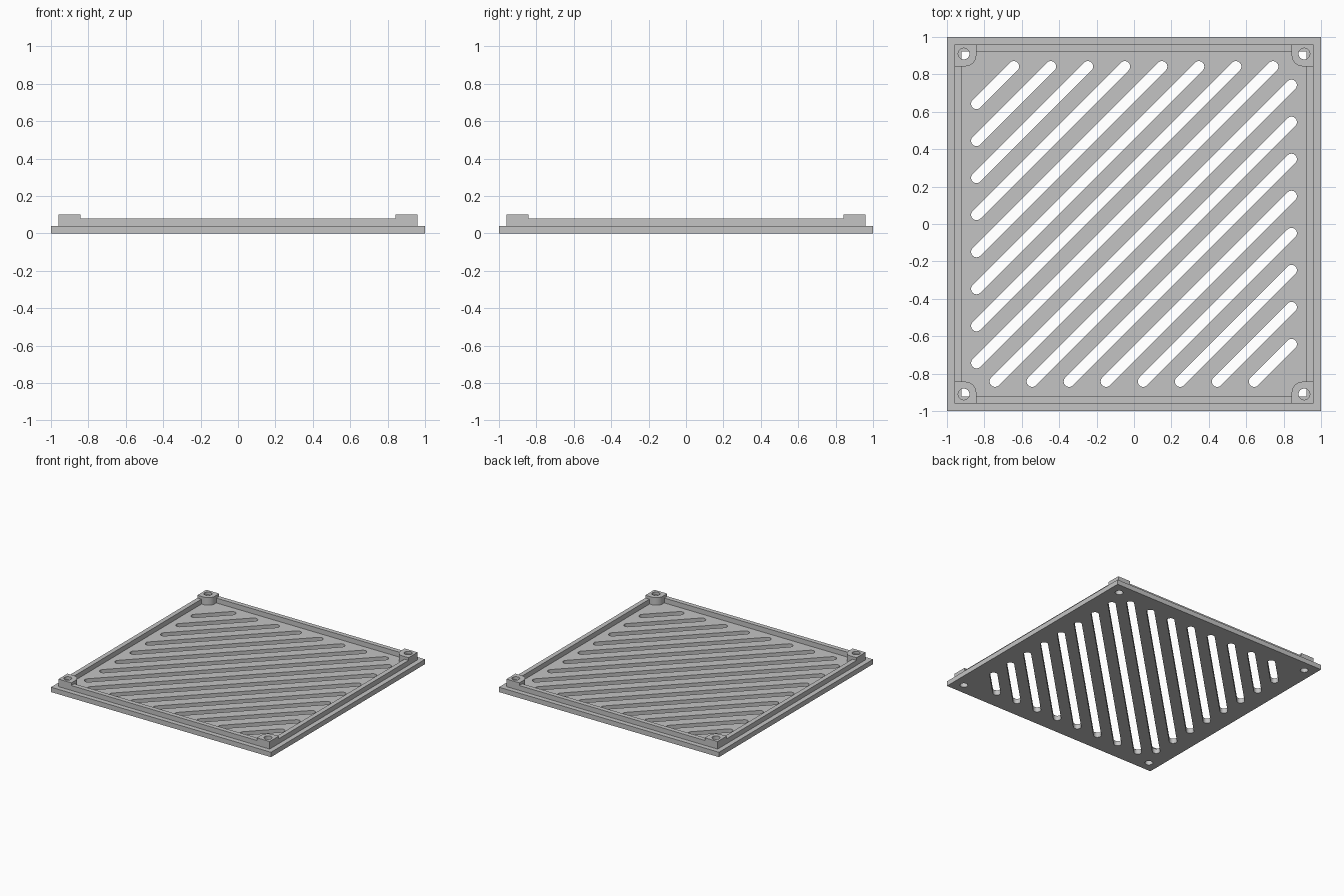
import bpy
import bmesh
from math import cos, sin, pi

cube = bpy.data.objects.get("Cube")
if cube:
    bpy.data.objects.remove(cube, do_unlink=True)

PLATE_TOP, RIM_TOP, POST_TOP = 0.04, 0.08, 0.102
RIM_OUT, RIM_IN = 0.96, 0.922
POST_IN, HOLE_POS, HOLE_R = 0.843, 0.91, 0.03
SLOT_END, SLOT_R, SLOT_STEP = 0.842, 0.029, 0.099
CORNERS = [(1, 1), (-1, 1), (-1, -1), (1, -1)]

grey = bpy.data.materials.new("light_grey")
grey.use_nodes = True
colour = (0.55, 0.55, 0.55, 1)
grey.diffuse_color = colour
grey.node_tree.nodes["Principled BSDF"].inputs["Base Color"].default_value = colour


def arc(x, y, r, start, end, steps):
    """Points along a circular arc."""
    angles = [start + (end - start) * i / steps for i in range(steps + 1)]
    return [(x + r * cos(a), y + r * sin(a)) for a in angles]


def square(h):
    return [(x * h, y * h) for x, y in CORNERS]


def prisms(name, outlines, z0, z1):
    """One object holding an upright prism for each outline."""
    bm = bmesh.new()
    for outline in outlines:
        face = bm.faces.new([bm.verts.new((x, y, z0)) for x, y in outline])
        top = bmesh.ops.extrude_face_region(bm, geom=[face])["geom"]
        verts = [g for g in top if isinstance(g, bmesh.types.BMVert)]
        bmesh.ops.translate(bm, verts=verts, vec=(0, 0, z1 - z0))
    bmesh.ops.recalc_face_normals(bm, faces=bm.faces[:])
    mesh = bpy.data.meshes.new(name)
    bm.to_mesh(mesh)
    bm.free()
    obj = bpy.data.objects.new(name, mesh)
    mesh.materials.append(grey)
    bpy.context.collection.objects.link(obj)
    return obj


def cut(obj, outlines):
    """Cut the outlines right through an object."""
    cutter = prisms("cutter", outlines, -0.1, 0.3)
    cutter.hide_render = True
    mod = obj.modifiers.new("cut", "BOOLEAN")
    mod.operation = "DIFFERENCE"
    mod.solver = "EXACT"
    mod.object = cutter
    bpy.ops.object.select_all(action="DESELECT")
    bpy.context.view_layer.objects.active = obj
    obj.select_set(True)
    bpy.ops.object.modifier_apply(modifier=mod.name)
    bpy.data.objects.remove(cutter, do_unlink=True)
    bpy.ops.object.shade_smooth_by_angle()


# Diagonal slots with round ends, and screw holes in the corners
slots = []
for k in range(-15, 16, 2):
    shift = k * SLOT_STEP
    low = max(-SLOT_END, -SLOT_END - shift)
    high = min(SLOT_END, SLOT_END - shift)
    slots.append(arc(high, high + shift, SLOT_R, -pi / 4, 3 * pi / 4, 12)
                 + arc(low, low + shift, SLOT_R, 3 * pi / 4, 7 * pi / 4, 12))
holes = [arc(sx * HOLE_POS, sy * HOLE_POS, HOLE_R, 0, 2 * pi, 32)[:-1]
         for sx, sy in CORNERS]

# Base plate
plate = prisms("vent_plate", [square(1)], 0, PLATE_TOP)
cut(plate, slots + holes)

# Raised rim
rim = prisms("raised_rim", [square(RIM_OUT)], PLATE_TOP, RIM_TOP)
cut(rim, [square(RIM_IN)])

# Corner posts, rounded on the inner corner
r = 0.06
profile = [(RIM_OUT, POST_IN), (RIM_OUT, RIM_OUT), (POST_IN, RIM_OUT)]
profile += arc(POST_IN + r, POST_IN + r, r, pi, 1.5 * pi, 10)
for (sx, sy), hole in zip(CORNERS, holes):
    side = ("front" if sy < 0 else "back") + ("_left" if sx > 0 else "_right")
    post = prisms(side + "_post", [[(sx * x, sy * y) for x, y in profile]],
                  PLATE_TOP, POST_TOP)
    cut(post, [hole])
